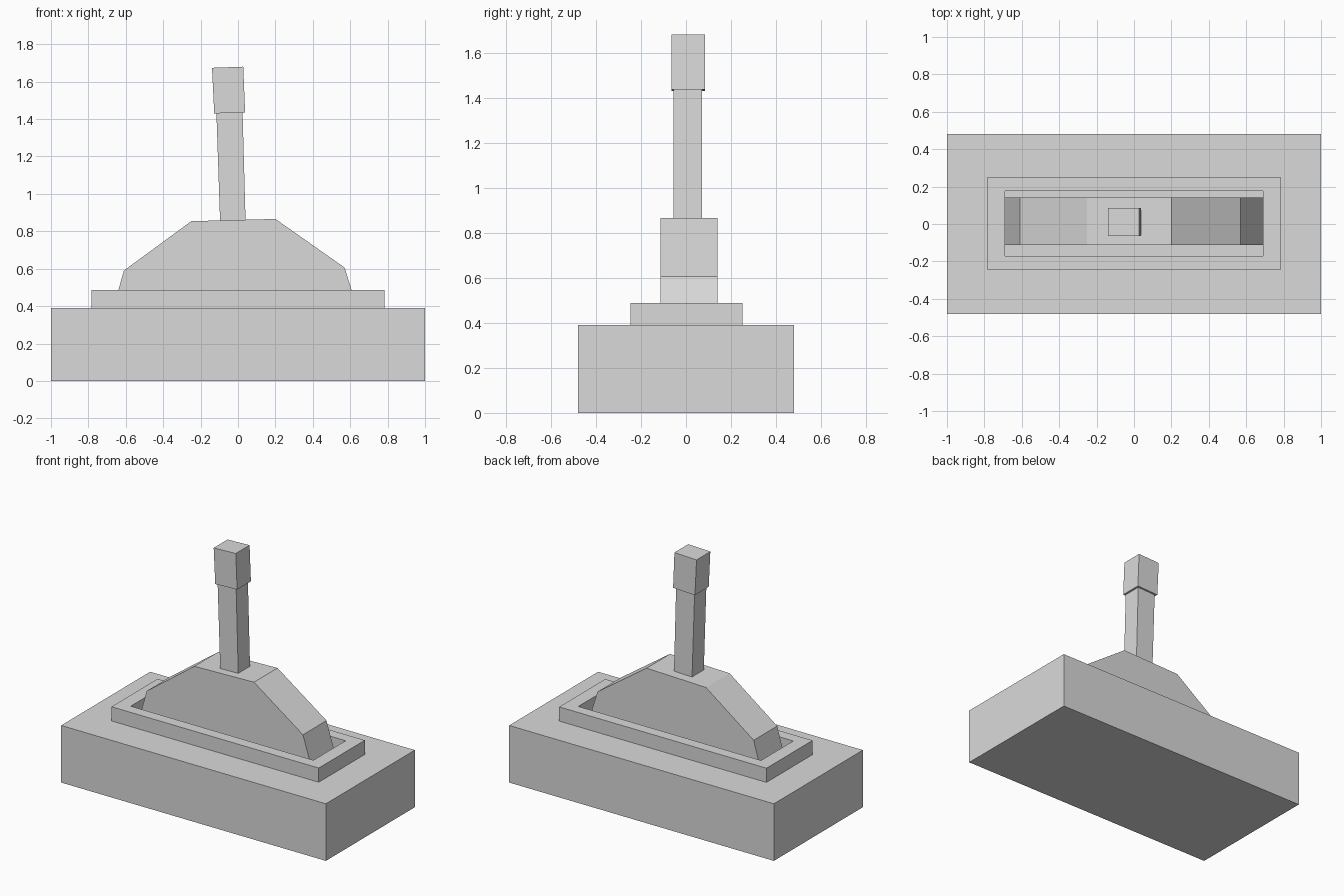
import bpy, bmesh

if "Cube" in bpy.data.objects:
    bpy.data.objects.remove(bpy.data.objects["Cube"], do_unlink=True)

grey = bpy.data.materials.new("plain_grey")
grey.use_nodes = True
grey.diffuse_color = (0.7, 0.7, 0.7, 1)
grey.node_tree.nodes["Principled BSDF"].inputs["Base Color"].default_value = grey.diffuse_color


def finish(name, bm):
    bmesh.ops.recalc_face_normals(bm, faces=bm.faces)
    mesh = bpy.data.meshes.new(name)
    bm.to_mesh(mesh)
    bm.free()
    mesh.materials.append(grey)
    obj = bpy.data.objects.new(name, mesh)
    bpy.context.collection.objects.link(obj)


def lofted(name, rings, capped):
    """Join rectangles (half x, y min, y max, z); cap the ends or close the loop."""
    bm = bmesh.new()
    loops = [[bm.verts.new(p) for p in ((-x, y0, z), (x, y0, z), (x, y1, z), (-x, y1, z))]
             for x, y0, y1, z in rings]
    pairs = list(zip(loops, loops[1:]))
    if capped:
        bm.faces.new(loops[0])
        bm.faces.new(loops[-1])
    else:
        pairs.append((loops[-1], loops[0]))
    for a, b in pairs:
        for i in range(4):
            j = (i + 1) % 4
            bm.faces.new((a[i], a[j], b[j], b[i]))
    finish(name, bm)


def extruded(name, profile, y0, y1):
    """Extrude an x-z outline from y0 to y1."""
    bm = bmesh.new()
    face = bm.faces.new([bm.verts.new((x, y0, z)) for x, z in profile])
    new = bmesh.ops.extrude_face_region(bm, geom=[face])["geom"]
    verts = [g for g in new if isinstance(g, bmesh.types.BMVert)]
    bmesh.ops.translate(bm, verts=verts, vec=(0, y1 - y0, 0))
    finish(name, bm)


base_top, rim_top, floor = 0.39, 0.487, 0.06
slot = (0.69, -0.172, 0.176)
rim = (0.783, -0.247, 0.25)
block = (1.0, -0.48, 0.48)

# Base block with a deep slot, and the raised rim around the slot
lofted("base", [(*block, 0), (*block, base_top), (*slot, base_top), (*slot, floor)], True)
lofted("slot_rim", [(*rim, base_top), (*rim, rim_top), (*slot, rim_top), (*slot, base_top)], False)

# Slightly tilted pivot body that sinks into the slot
extruded("pivot_body", [(-0.76, floor), (-0.61, 0.59), (-0.25, 0.854),
                        (0.2, 0.866), (0.57, 0.606), (0.74, floor)], -0.113, 0.141)

# Leaning lever and its wider grip
extruded("lever", [(-0.094, 0.8), (-0.116, 1.45), (0.024, 1.45), (0.042, 0.8)], -0.055, 0.072)
extruded("grip", [(-0.127, 1.43), (-0.139, 1.674), (0.028, 1.68), (0.038, 1.436)], -0.064, 0.085)
